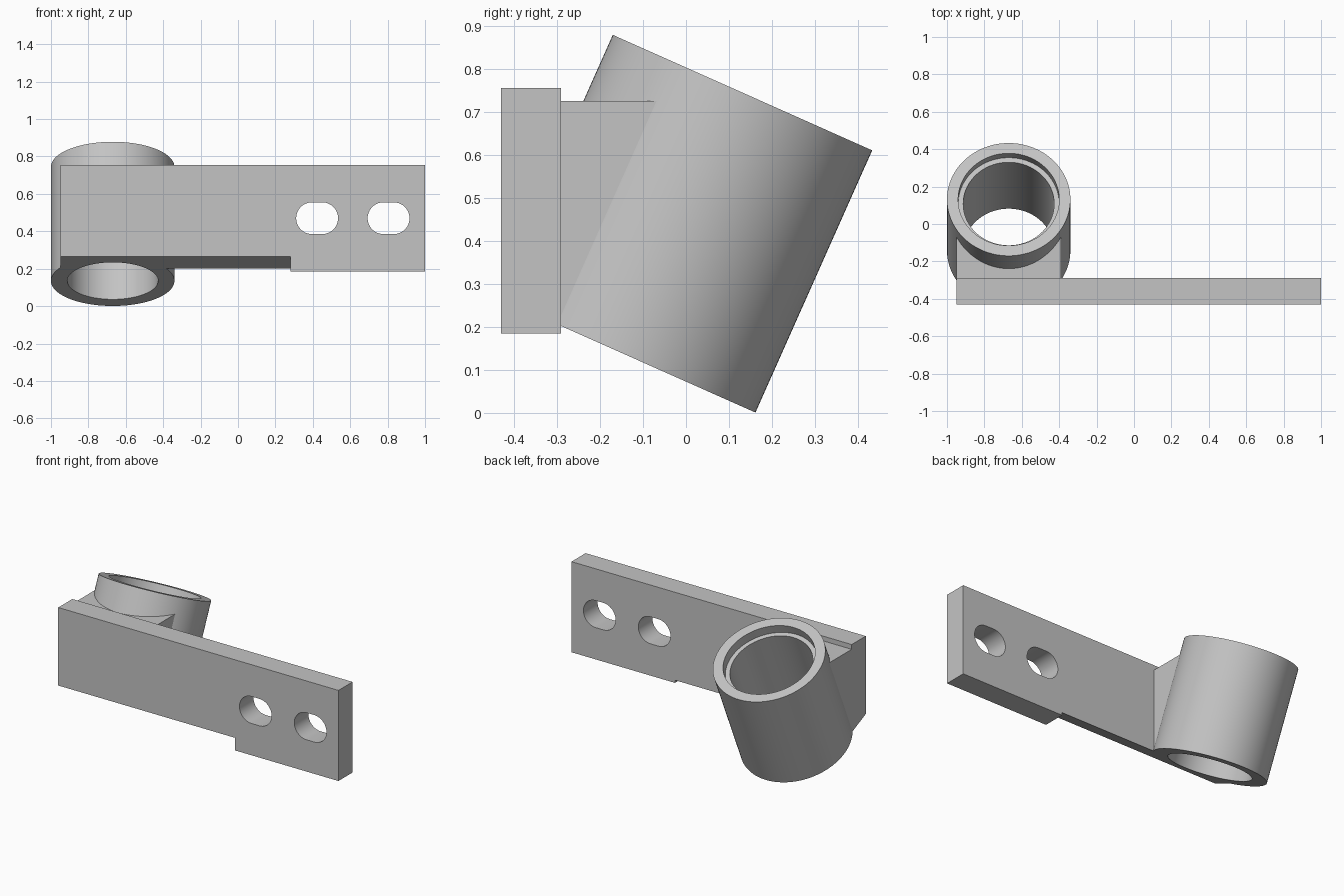
import bpy, bmesh, math
from mathutils import Matrix, Vector

if "Cube" in bpy.data.objects:
    bpy.data.objects.remove(bpy.data.objects["Cube"], do_unlink=True)

grey = bpy.data.materials.new("plain grey")
grey.use_nodes = True
grey.diffuse_color = (0.55, 0.55, 0.55, 1)
grey.node_tree.nodes["Principled BSDF"].inputs["Base Color"].default_value = (0.55, 0.55, 0.55, 1)

# Frame of the leaning tube: origin at the centre of its lower rim
TILT = Matrix.Translation((-0.67, -0.14, 0.135)) @ Matrix.Rotation(math.radians(-24), 4, 'X')
LENGTH = 0.667


def finish(name, bm):
    bmesh.ops.recalc_face_normals(bm, faces=bm.faces)
    mesh = bpy.data.meshes.new(name)
    bm.to_mesh(mesh)
    bm.free()
    mesh.materials.append(grey)
    obj = bpy.data.objects.new(name, mesh)
    bpy.context.collection.objects.link(obj)
    return obj


def box(name, lo, hi, frame=Matrix()):
    lo, hi = Vector(lo), Vector(hi)
    bm = bmesh.new()
    place = Matrix.Translation((lo + hi) / 2) @ Matrix.Diagonal((*(hi - lo), 1))
    bmesh.ops.create_cube(bm, size=1, matrix=frame @ place)
    return finish(name, bm)


def tube(name, radius, low, high):
    bm = bmesh.new()
    place = TILT @ Matrix.Translation((0, 0, (low + high) / 2))
    bmesh.ops.create_cone(bm, cap_ends=True, segments=128, radius1=radius,
                          radius2=radius, depth=high - low, matrix=place)
    return finish(name, bm)


def prism(name, points, sweep):
    bm = bmesh.new()
    face = bm.faces.new([bm.verts.new(p) for p in points])
    side = bmesh.ops.extrude_face_region(bm, geom=[face])["geom"]
    bmesh.ops.translate(bm, vec=sweep, verts=[v for v in side if isinstance(v, bmesh.types.BMVert)])
    return finish(name, bm)


def slot(name, x, z, radius, half_run):
    points = []
    for i in range(50):
        a = math.pi * ((i if i < 25 else i - 1) / 24 - 0.5)
        run = half_run if i < 25 else -half_run
        points.append((x + run + radius * math.cos(a), -0.6, z + radius * math.sin(a)))
    return prism(name, points, (0, 0.4, 0))


def combine(target, tool, operation):
    mod = target.modifiers.new(operation, 'BOOLEAN')
    mod.operation = operation
    mod.solver = 'EXACT'
    mod.object = tool
    bpy.ops.object.select_all(action='DESELECT')
    bpy.context.view_layer.objects.active = target
    target.select_set(True)
    bpy.ops.object.modifier_apply(modifier=mod.name)
    bpy.data.objects.remove(tool, do_unlink=True)


# Leaning socket, trimmed so that it stops inside the plate
socket = tube("socket", 0.33, -0.2, LENGTH)
combine(socket, box("front_trim", (-2, -1, -1), (1, -0.3, 2)), 'DIFFERENCE')

# Mounting plate, with the gusset that carries the socket
bracket = box("bracket", (-0.95, -0.43, 0.185), (1, -0.29, 0.755))
gusset = prism("gusset", [(-0.95, -0.35, 0.725), (-0.95, 0, 0.725),
                          (-0.95, -0.2, 0.12), (-0.95, -0.35, 0.12)], (0.56, 0, 0))
combine(bracket, gusset, 'UNION')
combine(bracket, socket, 'UNION')

# Sloping underside in line with the socket rim
combine(bracket, box("underside_trim", (-1, -1, -0.6), (0.95, 1, 0), TILT), 'DIFFERENCE')

# Through bore with a shallow counterbore at the top
combine(bracket, tube("bore", 0.243, -0.3, 1), 'DIFFERENCE')
combine(bracket, tube("counterbore", 0.27, LENGTH - 0.057, 1), 'DIFFERENCE')

# Two bolt slots
for x in (0.423, 0.805):
    combine(bracket, slot("bolt_slot", x, 0.47, 0.085, 0.027), 'DIFFERENCE')

bpy.ops.object.shade_smooth_by_angle(angle=math.radians(25))
